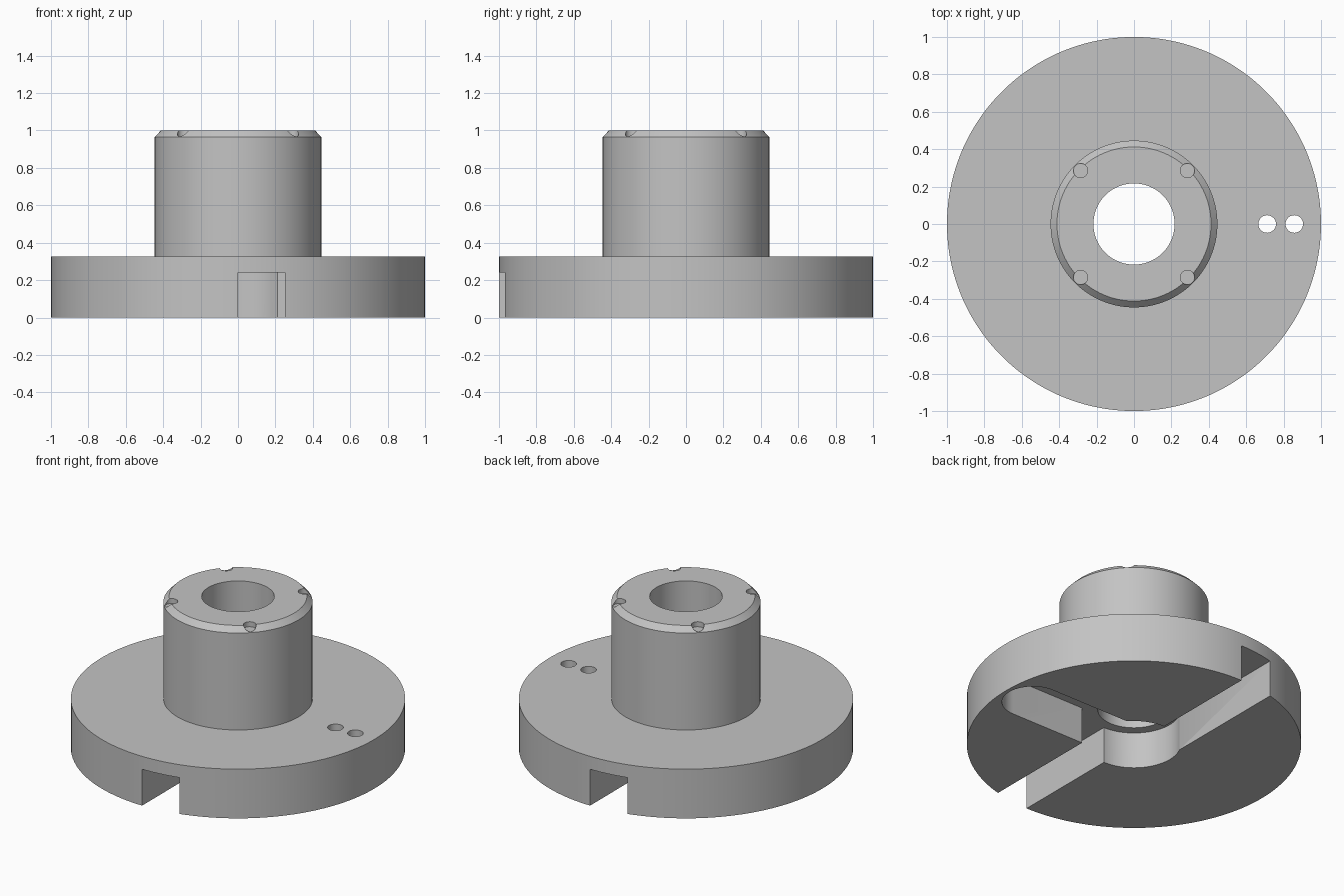
import bpy, bmesh, math
from mathutils import Matrix, Vector

cube = bpy.data.objects.get("Cube")
if cube:
    bpy.data.objects.remove(cube, do_unlink=True)

GREY = (0.55, 0.55, 0.55, 1.0)
steel = bpy.data.materials.new("grey metal")
steel.use_nodes = True
steel.diffuse_color = GREY
steel.node_tree.nodes["Principled BSDF"].inputs["Base Color"].default_value = GREY

POCKET = 0.24      # depth of the recesses in the underside
BELOW = -0.1       # cutters start under the base


def finish(bm, name):
    bmesh.ops.recalc_face_normals(bm, faces=bm.faces)
    mesh = bpy.data.meshes.new(name)
    bm.to_mesh(mesh)
    bm.free()
    mesh.materials.append(steel)
    obj = bpy.data.objects.new(name, mesh)
    bpy.context.collection.objects.link(obj)
    return obj


def lathe(name, profile, segments):
    """Revolve a closed (radius, height) outline around z."""
    bm = bmesh.new()
    rings = []
    for i in range(segments):
        a = math.tau * (i + 0.5) / segments
        rings.append([bm.verts.new((r * math.cos(a), r * math.sin(a), z)) for r, z in profile])
    n = len(profile)
    for i in range(segments):
        p, q = rings[i], rings[(i + 1) % segments]
        for k in range(n):
            m = (k + 1) % n
            bm.faces.new((p[k], q[k], q[m], p[m]))
    return finish(bm, name)


def prism(name, outline, z0, z1):
    """Extrude a flat outline from z0 to z1."""
    bm = bmesh.new()
    face = bm.faces.new([bm.verts.new((x, y, z0)) for x, y in outline])
    new = bmesh.ops.extrude_face_region(bm, geom=[face])["geom"]
    bmesh.ops.translate(bm, vec=(0, 0, z1 - z0),
                        verts=[v for v in new if isinstance(v, bmesh.types.BMVert)])
    return finish(bm, name)


def arc(x, y, r, start, end, steps):
    angles = [start + (end - start) * i / steps for i in range(steps + 1)]
    return [(x + r * math.cos(a), y + r * math.sin(a)) for a in angles]


def disc(x, y, r, steps):
    return arc(x, y, r, 0.02, 0.02 + math.tau, steps)[:-1]


def rectangle(x0, x1, y0, y1):
    return [(x0, y0), (x1, y0), (x1, y1), (x0, y1)]


# Round flange with chamfered hub and through bore
hub = lathe("flanged_hub", [(0.217, 0), (1.0, 0), (1.0, 0.325), (0.446, 0.325),
                            (0.446, 0.965), (0.412, 1.0), (0.217, 1.0)], 128)

# Underside: counterbore, two offset slots, round-ended pocket
half = math.pi / 2
cutters = [
    prism("counterbore_cutter", disc(0, 0, 0.28, 96), BELOW, POCKET),
    prism("front_slot_cutter", rectangle(0, 0.25, -1.1, 0), BELOW, POCKET),
    prism("back_slot_cutter", rectangle(-0.25, 0, 0, 1.1), BELOW, POCKET),
    prism("pocket_cutter", [(0, -0.185)] + arc(0.79, 0, 0.185, -half, half, 32) + [(0, 0.185)],
          BELOW, POCKET),
]

# Two small holes through the flange
for x in (0.712, 0.857):
    cutters.append(prism("flange_hole_cutter", disc(x, 0, 0.047, 32), BELOW, 0.5))

# Four shallow round notches on the hub rim
for sx in (-1, 1):
    for sy in (-1, 1):
        cutters.append(prism("rim_notch_cutter", disc(sx * 0.286, sy * 0.286, 0.038, 32), 0.967, 1.1))

bpy.ops.object.select_all(action='DESELECT')
bpy.context.view_layer.objects.active = hub
hub.select_set(True)
for cutter in cutters:
    cutter.hide_render = True
    mod = hub.modifiers.new(cutter.name, 'BOOLEAN')
    mod.operation = 'DIFFERENCE'
    mod.solver = 'EXACT'
    mod.object = cutter
    bpy.ops.object.modifier_apply(modifier=mod.name)
    bpy.data.objects.remove(cutter, do_unlink=True)

bpy.ops.object.shade_smooth_by_angle(angle=math.radians(30))
